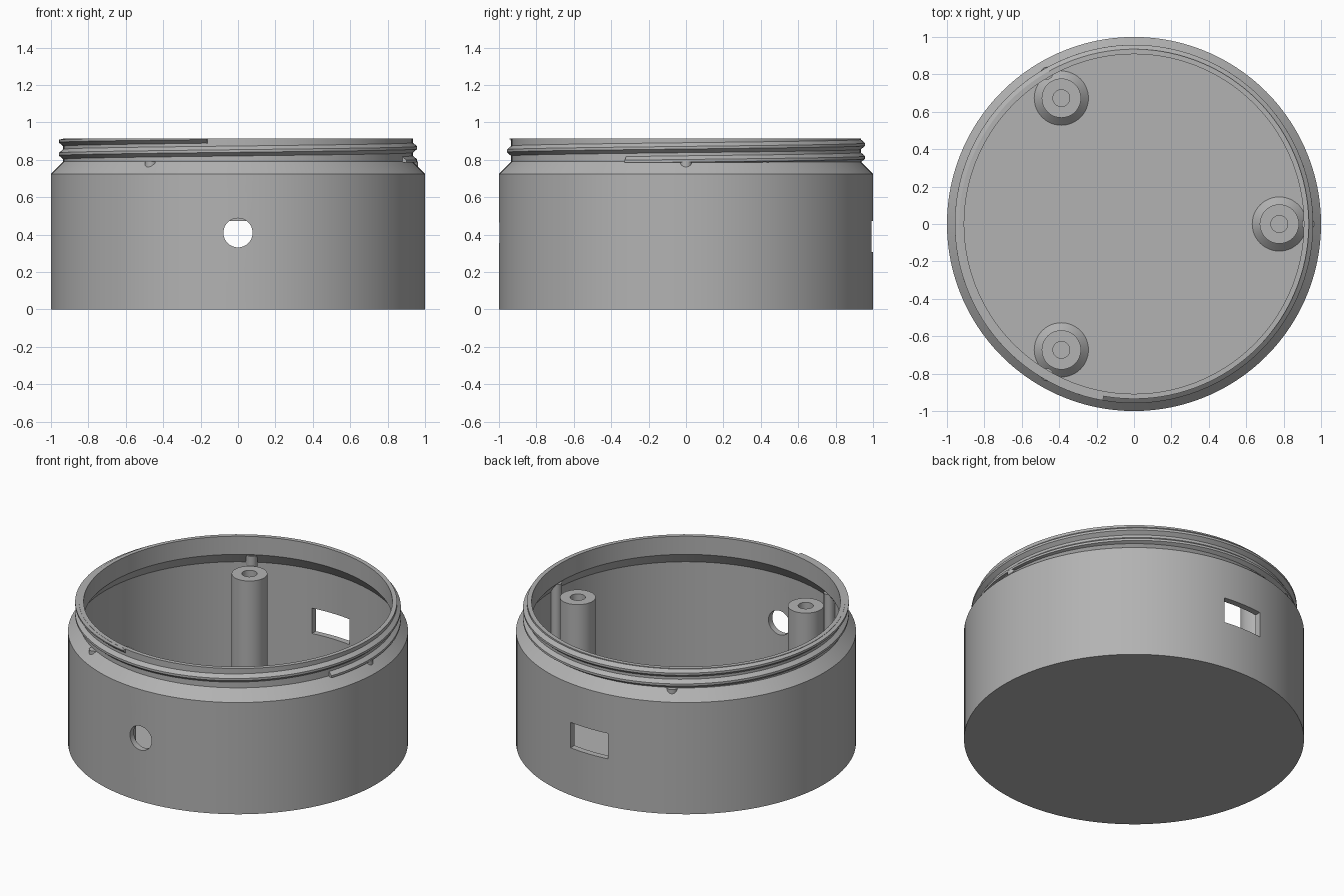
import bpy, bmesh
from math import sin, cos, pi, radians
from mathutils import Vector

if "Cube" in bpy.data.objects:
    bpy.data.objects.remove(bpy.data.objects["Cube"])

GREY = (0.45, 0.45, 0.45, 1)
grey = bpy.data.materials.new("plain grey")
grey.use_nodes = True
grey.diffuse_color = GREY
grey.node_tree.nodes["Principled BSDF"].inputs["Base Color"].default_value = GREY

FLOOR, RIM, NECK = 0.04, 0.915, 0.935


def finish(bm, name, location=(0, 0, 0)):
    bmesh.ops.remove_doubles(bm, verts=bm.verts, dist=1e-5)
    bmesh.ops.recalc_face_normals(bm, faces=bm.faces)
    mesh = bpy.data.meshes.new(name)
    bm.to_mesh(mesh)
    bm.free()
    mesh.materials.append(grey)
    obj = bpy.data.objects.new(name, mesh)
    obj.location = location
    bpy.context.collection.objects.link(obj)
    return obj


def smooth(obj):
    bpy.ops.object.select_all(action="DESELECT")
    obj.select_set(True)
    bpy.context.view_layer.objects.active = obj
    bpy.ops.object.shade_smooth_by_angle(angle=radians(30))


def lathe(name, profile, steps, location=(0, 0, 0)):
    bm = bmesh.new()
    verts = [bm.verts.new((r, 0, z)) for r, z in profile]
    edges = [bm.edges.new(pair) for pair in zip(verts, verts[1:])]
    bmesh.ops.spin(bm, geom=verts + edges, cent=(0, 0, 0), axis=(0, 0, 1),
                   angle=2 * pi, steps=steps)
    return finish(bm, name, location)


# Round cup with a chamfered shoulder and a narrower neck
shell = lathe("shell", [(0, 0), (1, 0), (1, 0.725), (NECK, 0.79), (NECK, RIM),
                        (0.908, RIM), (0.908, 0.797), (0.96, 0.725),
                        (0.96, FLOOR), (0, FLOOR)], 120)

# Cable hole in the front wall and rectangular port in the back wall
bpy.ops.mesh.primitive_cylinder_add(vertices=48, radius=0.078, depth=0.3,
                                    location=(0, -1, 0.41), rotation=(pi / 2, 0, 0))
round_cutter = bpy.context.object
bpy.ops.mesh.primitive_cube_add(size=1, location=(0, 1, 0.39))
port_cutter = bpy.context.object
port_cutter.scale = (0.27, 0.3, 0.165)
for cutter in (round_cutter, port_cutter):
    cutter.hide_render = True
    cut = shell.modifiers.new("opening", "BOOLEAN")
    cut.operation, cut.solver, cut.object = "DIFFERENCE", "EXACT", cutter
    bpy.context.view_layer.objects.active = shell
    bpy.ops.object.modifier_apply(modifier=cut.name)
    bpy.data.objects.remove(cutter)
smooth(shell)

# Helical screw thread around the neck, trimmed flush with the rim
PITCH, START, END = 0.07, radians(-20), radians(620)
SECTION = [(NECK - 0.004, -0.03), (0.958, -0.007), (0.958, 0.007), (NECK - 0.004, 0.03)]
bm = bmesh.new()
rings = []
COUNT = 214
for i in range(COUNT + 1):
    a = START + (END - START) * i / COUNT
    mid = 0.795 + PITCH * a / (2 * pi)
    rings.append([bm.verts.new((r * cos(a), r * sin(a),
                                max(0.785, min(RIM - 0.001, mid + dz))))
                  for r, dz in SECTION])
for one, two in zip(rings, rings[1:]):
    for k in range(4):
        n = (k + 1) % 4
        bm.faces.new((one[k], one[n], two[n], two[k]))
bm.faces.new(rings[0])
bm.faces.new(rings[-1])
smooth(finish(bm, "screw_thread"))

# Three screw posts with flared feet, each with a slim pin in the wall behind it
POST = [(0, FLOOR), (0.145, FLOOR), (0.105, FLOOR + 0.04), (0.105, 0.735),
        (0.045, 0.735), (0.045, 0.4), (0, 0.4)]
PIN = [(0, 0.02), (0.033, 0.02), (0.033, 0.79), (0, 0.79)]
for i, side in enumerate(("left", "back_right", "front_right")):
    a = i * 2 * pi / 3
    out = Vector((cos(a), sin(a), 0))
    smooth(lathe(side + "_screw_post", POST, 48, out * 0.777))
    smooth(lathe(side + "_pin", PIN, 24, out * 0.93))
